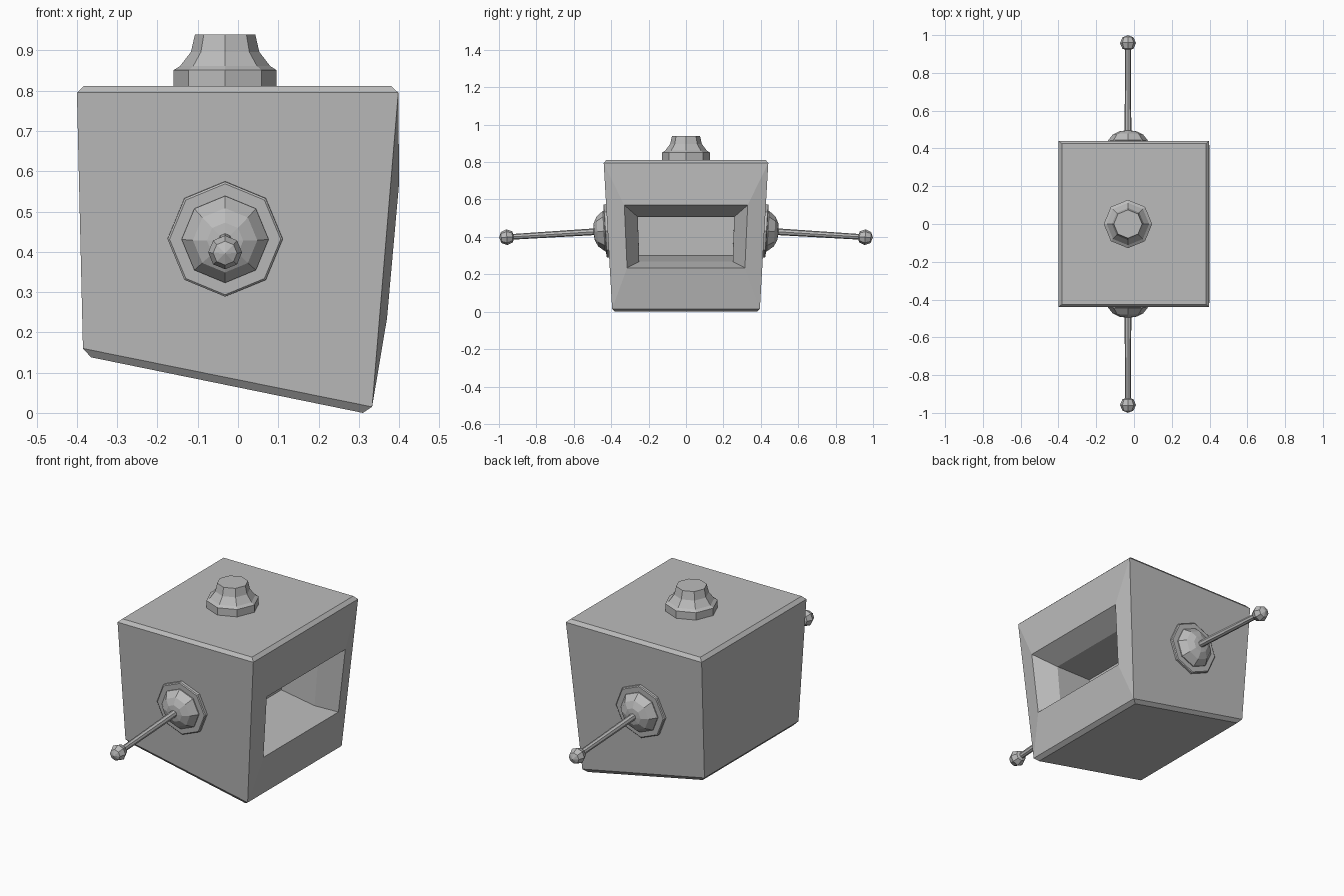
import bpy, bmesh
from math import cos, sin, pi
from mathutils import Vector

cube = bpy.data.objects.get("Cube")
if cube:
    bpy.data.objects.remove(cube)

GREY = (0.5, 0.5, 0.5, 1)
grey = bpy.data.materials.new("plain grey")
grey.use_nodes = True
grey.diffuse_color = GREY
grey.node_tree.nodes["Principled BSDF"].inputs["Base Color"].default_value = GREY


def finish(bm, name):
    bmesh.ops.recalc_face_normals(bm, faces=bm.faces[:])
    mesh = bpy.data.meshes.new(name)
    bm.to_mesh(mesh)
    bm.free()
    mesh.materials.append(grey)
    obj = bpy.data.objects.new(name, mesh)
    bpy.context.collection.objects.link(obj)
    return obj


def bridge(bm, a, b, skip=None):
    n = len(a)
    for i in range(n):
        if i != skip:
            j = (i + 1) % n
            bm.faces.new((a[i], a[j], b[j], b[i]))


def lathe(name, profile, origin, axis, sides=8):
    """Turn (radius, height) points around an axis; radius 0 is a pole."""
    axis = Vector(axis).normalized()
    u = Vector((1, 0, 0))
    v = axis.cross(u)
    bm = bmesh.new()
    rings = []
    for r, h in profile:
        ring = []
        for k in range(sides):
            a = 2 * pi * k / sides
            ring.append(bm.verts.new(Vector(origin) + axis * h + (u * cos(a) + v * sin(a)) * r))
        rings.append(ring)
    for a, b in zip(rings, rings[1:]):
        bridge(bm, a, b)
    bm.faces.new(rings[0])
    bm.faces.new(rings[-1])
    bmesh.ops.remove_doubles(bm, verts=bm.verts[:], dist=1e-5)
    return finish(bm, name)


# Body: tapered block with chamfered top and slanted bottom
bm = bmesh.new()


def level(xl, zl, xr, zr, y):
    pts = ((xl, -y, zl), (xr, -y, zr), (xr, y, zr), (xl, y, zl))
    return [bm.verts.new(p) for p in pts]


def opening(x_low, z_low, y_low, x_top, z_top, y_top):
    pts = ((x_low, -y_low, z_low), (x_low, y_low, z_low),
           (x_top, y_top, z_top), (x_top, -y_top, z_top))
    return [bm.verts.new(p) for p in pts]


base = level(-0.365, 0.138, 0.31, 0.0, 0.38)
low = level(-0.385, 0.16, 0.333, 0.015, 0.395)
high = level(-0.4, 0.795, 0.398, 0.795, 0.44)
top = level(-0.382, 0.812, 0.38, 0.812, 0.425)
bm.faces.new(base)
bm.faces.new(top)
bridge(bm, base, low)
bridge(bm, low, high, skip=1)
bridge(bm, high, top)

# Recessed window in the +x side
frame = [low[1], low[2], high[2], high[1]]
rim = opening(0.37, 0.235, 0.315, 0.4, 0.57, 0.33)
throat = opening(0.275, 0.268, 0.25, 0.29, 0.507, 0.258)
back = opening(0.08, 0.3, 0.25, 0.08, 0.507, 0.258)
for a, b in ((frame, rim), (rim, throat), (throat, back)):
    bridge(bm, a, b)
bm.faces.new(back)
finish(bm, "body")

# Top cap
lathe("top_cap", [(0.128, 0), (0.128, 0.04), (0.112, 0.05), (0.085, 0.085), (0.075, 0.128)],
      (-0.032, 0, 0.811), (0, 0, 1))

# Flange, dome, rod and ball on the front and back
for side, s in (("front", -1), ("back", 1)):
    origin = (-0.032, s * 0.419, 0.432)
    axis = (0, s, -0.062)
    lathe(side + "_flange", [(0.143, -0.01), (0.143, 0.011), (0.138, 0.015)], origin, axis)
    lathe(side + "_dome", [(0.108, 0), (0.108, 0.02), (0.08, 0.055), (0.045, 0.072), (0, 0.077)],
          origin, axis)
    lathe(side + "_rod", [(0.018, 0.06), (0.015, 0.52)], origin, axis)
    ball = [(0.042 * sin(pi * k / 4), 0.54 - 0.042 * cos(pi * k / 4)) for k in range(5)]
    lathe(side + "_ball", ball, origin, axis)
